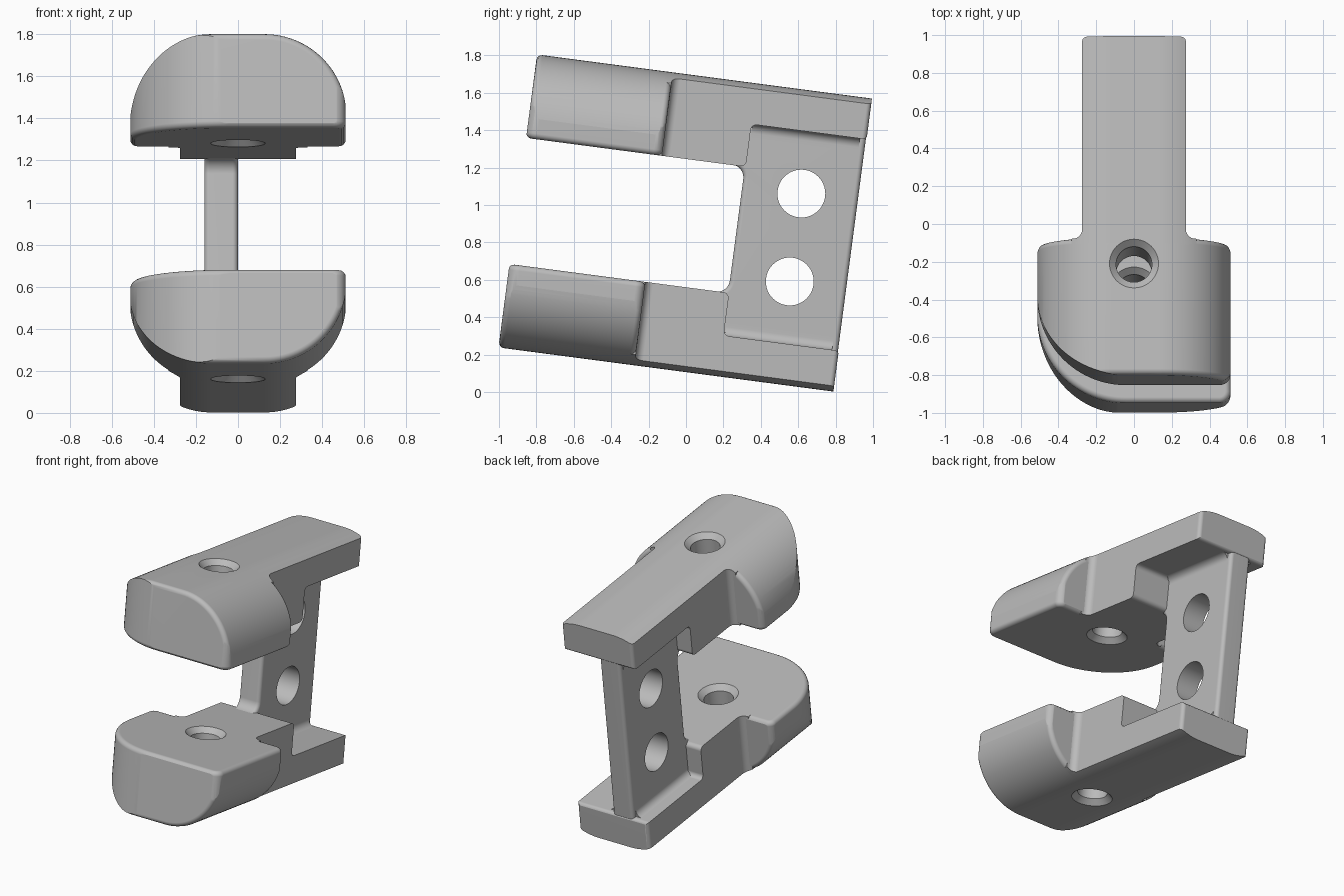
import bpy, bmesh, math
from mathutils import Vector

default = bpy.data.objects.get("Cube")
if default:
    bpy.data.objects.remove(default, do_unlink=True)

TILT = math.radians(-7.5)   # whole bracket leans about x
MID = 0.895                 # mirror height between the two arms
INNER, FLANGE, OUTER = 0.34, 0.57, 0.79   # distances from the mirror height

grey = bpy.data.materials.new("plain grey")
grey.use_nodes = True
grey.diffuse_color = (0.5, 0.5, 0.5, 1)
grey.node_tree.nodes["Principled BSDF"].inputs["Base Color"].default_value = (0.5, 0.5, 0.5, 1)


def rounded(corners):
    """Polygon from (p, q[, radius]) corners, with rounded convex or concave corners."""
    out = []
    for i, c in enumerate(corners):
        p = Vector(c[:2])
        if len(c) < 3:
            out.append(p)
            continue
        r = c[2]
        a = (Vector(corners[i - 1][:2]) - p).normalized()
        b = (Vector(corners[(i + 1) % len(corners)][:2]) - p).normalized()
        half = a.angle(b) / 2
        centre = p + (a + b).normalized() * r / math.sin(half)
        start = p + a * r / math.tan(half) - centre
        end = p + b * r / math.tan(half) - centre
        a0 = math.atan2(start.y, start.x)
        turn = math.atan2(end.y, end.x) - a0
        turn = (turn + math.pi) % (2 * math.pi) - math.pi
        n = 6 + int(r * 50)
        for k in range(n + 1):
            t = a0 + turn * k / n
            out.append(centre + Vector((math.cos(t), math.sin(t))) * r)
    return out


def make_object(name, bm, side=1):
    """Finish a mesh; its z runs away from the mirror height, up or down by side."""
    for v in bm.verts:
        v.co.z = MID + side * v.co.z
    bmesh.ops.recalc_face_normals(bm, faces=bm.faces[:])
    mesh = bpy.data.meshes.new(name)
    bm.to_mesh(mesh)
    bm.free()
    mesh.materials.append(grey)
    obj = bpy.data.objects.new(name, mesh)
    bpy.context.scene.collection.objects.link(obj)
    return obj


def apply(obj, mod):
    bpy.ops.object.select_all(action='DESELECT')
    bpy.context.view_layer.objects.active = obj
    obj.select_set(True)
    bpy.ops.object.modifier_apply(modifier=mod.name)


def prism(name, corners, axis, lo, hi, side=1, bevel=0):
    """Extrude a rounded polygon along an axis, with optional rounded ends."""
    place = {'x': lambda p, t: (t, p.x, p.y),
             'y': lambda p, t: (p.x, t, p.y),
             'z': lambda p, t: (p.x, p.y, t)}[axis]
    pts = rounded(corners)
    bm = bmesh.new()
    rings = [[bm.verts.new(place(p, t)) for p in pts] for t in (lo, hi)]
    bm.faces.new(rings[0])
    bm.faces.new(rings[1])
    for i in range(len(pts)):
        bm.faces.new((rings[0][i - 1], rings[0][i], rings[1][i], rings[1][i - 1]))
    obj = make_object(name, bm, side)
    if bevel:
        mod = obj.modifiers.new("round", 'BEVEL')
        mod.width, mod.segments = bevel, 4
        mod.limit_method, mod.angle_limit = 'ANGLE', math.radians(40)
        mod.use_clamp_overlap = False
        apply(obj, mod)
    return obj


def lathe(name, rings, y, side, n=48):
    """Vertical turned cutter from (radius, height) rings."""
    bm = bmesh.new()
    loops = [[bm.verts.new((r * math.cos(2 * math.pi * k / n),
                            y + r * math.sin(2 * math.pi * k / n), h))
              for k in range(n)] for r, h in rings]
    bm.faces.new(loops[0])
    bm.faces.new(loops[-1])
    for a, b in zip(loops, loops[1:]):
        for k in range(n):
            bm.faces.new((a[k - 1], a[k], b[k], b[k - 1]))
    return make_object(name, bm, side)


def combine(obj, tool, operation):
    mod = obj.modifiers.new("cut", 'BOOLEAN')
    mod.operation, mod.solver, mod.object = operation, 'EXACT', tool
    apply(obj, mod)
    bpy.data.objects.remove(tool, do_unlink=True)


parts = []
for side, label in ((1, "upper"), (-1, "lower")):
    # Arched cross-section shared by the head and the arm
    arch = [(-0.515, 0.1), (0.515, 0.1), (0.515, OUTER, 0.39), (-0.515, OUTER, 0.39)]

    # Head: one broad rounded corner in plan, arched across
    head = prism(label + "_head",
                 [(-0.512, -1.027, 0.47), (0.512, -1.027, 0.06),
                  (0.512, -0.29, 0.05), (-0.512, -0.29, 0.05)],
                 'z', INNER, 0.95, side, 0.03)
    combine(head, prism("arch", arch, 'y', -1.025, -0.292, side, 0.03), 'INTERSECT')

    # Arm: flared where it leaves the head, stepped down to a thin flange
    arm = prism(label + "_arm",
                [(-0.33, -0.33), (0.33, -0.33), (0.33, -0.293), (0.275, -0.293, 0.045),
                 (0.275, 0.781, 0.025), (-0.275, 0.781, 0.025),
                 (-0.275, -0.293, 0.045), (-0.33, -0.293)],
                'z', 0.2, 0.95, side)
    step = prism("step", [(-0.5, INNER), (0.16, INNER, 0.03), (0.16, FLANGE, 0.03),
                          (0.783, FLANGE, 0.025), (0.783, 0.9), (-0.5, 0.9)],
                 'x', -0.6, 0.6, side)
    combine(arm, step, 'INTERSECT')
    combine(arm, prism("arch", arch, 'y', -0.6, 1.0, side), 'INTERSECT')

    # Screw hole, countersunk on both faces
    for part in (head, arm):
        rings = [(0.18, INNER - 0.05), (0.095, INNER + 0.035),
                 (0.095, OUTER - 0.035), (0.18, OUTER + 0.05)]
        combine(part, lathe("screw_cutter", rings, -0.433, side), 'DIFFERENCE')
    parts += [head, arm]

    # Fillets where the web meets the flange
    for turn, where in ((1, "left"), (-1, "right")):
        shape = [(-0.03, 0.6), (0.06, 0.6), (0.06, 0.572), (0, 0.572, 0.05),
                 (0, 0.5), (-0.03, 0.5)]
        shape = [(-0.08 + turn * (c[0] + 0.08),) + c[1:] for c in shape]
        parts.append(prism(f"{label}_{where}_fillet", shape, 'y', 0.165, 0.745, side))

# Web joining the arms, offset to one side
E = INNER + 0.003
web = prism("web", [(0.05, E), (0.155, E, 0.07), (0.155, -E, 0.07), (0.05, -E),
                    (0.05, -0.61), (0.777, -0.61), (0.777, 0.61), (0.05, 0.61)],
            'x', -0.16, 0, 1, 0.025)
for side in (1, -1):
    r, y, h = 0.128, 0.473, 0.237
    ring = [(y + r * math.cos(k * math.pi / 24), h + r * math.sin(k * math.pi / 24))
            for k in range(48)]
    combine(web, prism("web_cutter", ring, 'x', -0.4, 0.3, side), 'DIFFERENCE')
parts.append(web)

# Tilt, shading
bpy.ops.object.select_all(action='DESELECT')
for obj in parts:
    obj.rotation_euler.x = TILT
    obj.select_set(True)
bpy.context.view_layer.objects.active = web
bpy.ops.object.shade_smooth_by_angle(angle=math.radians(30))
for obj in parts:
    mod = obj.modifiers.new("even_shading", 'WEIGHTED_NORMAL')
    mod.keep_sharp = True
